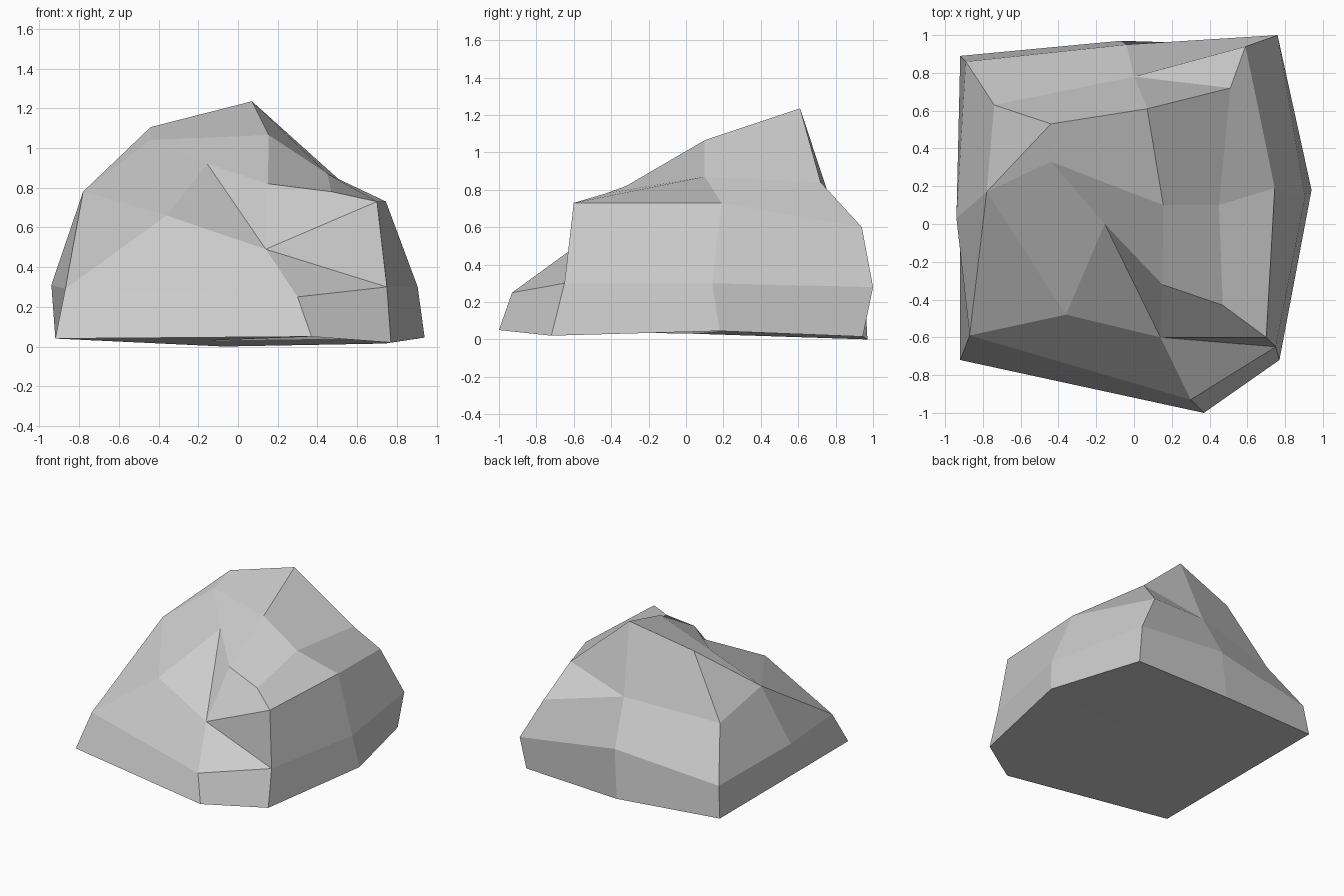
import bpy
import bmesh
from mathutils import Vector

default_cube = bpy.data.objects.get("Cube")
if default_cube:
    bpy.data.objects.remove(default_cube, do_unlink=True)


def make_material(name, colour):
    material = bpy.data.materials.new(name)
    material.use_nodes = True
    material.diffuse_color = colour
    shader = material.node_tree.nodes["Principled BSDF"]
    shader.inputs["Base Color"].default_value = colour
    shader.inputs["Roughness"].default_value = 0.9
    return material


# Contour rings in hundredths of a unit, each starting at the front right
# corner and running anticlockwise seen from above
base_ring = [(-92, -72, 4), (37, -100, 5), (77, -72, 2), (94, 18, 4.5),
             (74, 94.5, 1.5), (-7, 97, 0), (-92, 89, 4), (-92, 8, 4)]
lower_ring = [(-87, -59, 29), (30, -93, 25), (75, -65, 30), (90.5, 14, 30),
              (76, 100, 28), (-4, 95, 38), (-89, 86, 28), (-94, 3, 31)]
upper_ring = [(-36, -48, 66), (14, -60, 49), (70, -60, 73), (74.5, 19, 73),
              (59, 94, 60), (0, 78, 72), (-74, 63, 65), (-78, 17, 78)]
crown_ring = [(-15.5, 0, 92), (15, -32, 82), (47, -43, 78), (45, 10, 87),
              (51, 72, 84), (7, 61, 123.5), (-44, 53, 110.5), (-44, 33, 104)]
crown_centre = (15.5, 10, 106.5)
base_centre = (-15, 5, 3)


def add_point(bm, point):
    return bm.verts.new(Vector(point) / 100)


def bridge(bm, low, high):
    """Join two rings with a band of four-sided facets."""
    count = len(low)
    for i in range(count):
        j = (i + 1) % count
        bm.faces.new((low[i], low[j], high[j], high[i]))


def cap(bm, ring, centre):
    """Close a ring with broad facets that meet at one central point."""
    count = len(ring)
    for i in range(1, count, 2):
        bm.faces.new((ring[i], ring[(i + 1) % count],
                      ring[(i + 2) % count], centre))


# Faceted boulder: stacked bands closed at the crown and underneath
bm = bmesh.new()
base, lower, upper, crown = [[add_point(bm, point) for point in ring]
                             for ring in (base_ring, lower_ring,
                                          upper_ring, crown_ring)]
for low, high in ((base, lower), (lower, upper), (upper, crown)):
    bridge(bm, low, high)
cap(bm, crown, add_point(bm, crown_centre))
cap(bm, base, add_point(bm, base_centre))

# Creases across the facets that are bent
creases = ((lower[0], upper[7]), (lower[2], upper[1]), (upper[7], crown[6]),
           (upper[5], crown[4]), (upper[1], crown[0]))
for pair in creases:
    bmesh.ops.connect_verts(bm, verts=list(pair))
bmesh.ops.recalc_face_normals(bm, faces=bm.faces)

mesh = bpy.data.meshes.new("boulder")
bm.to_mesh(mesh)
bm.free()
mesh.materials.append(make_material("stone grey", (0.6, 0.6, 0.6, 1)))
boulder = bpy.data.objects.new("boulder", mesh)
bpy.context.collection.objects.link(boulder)
